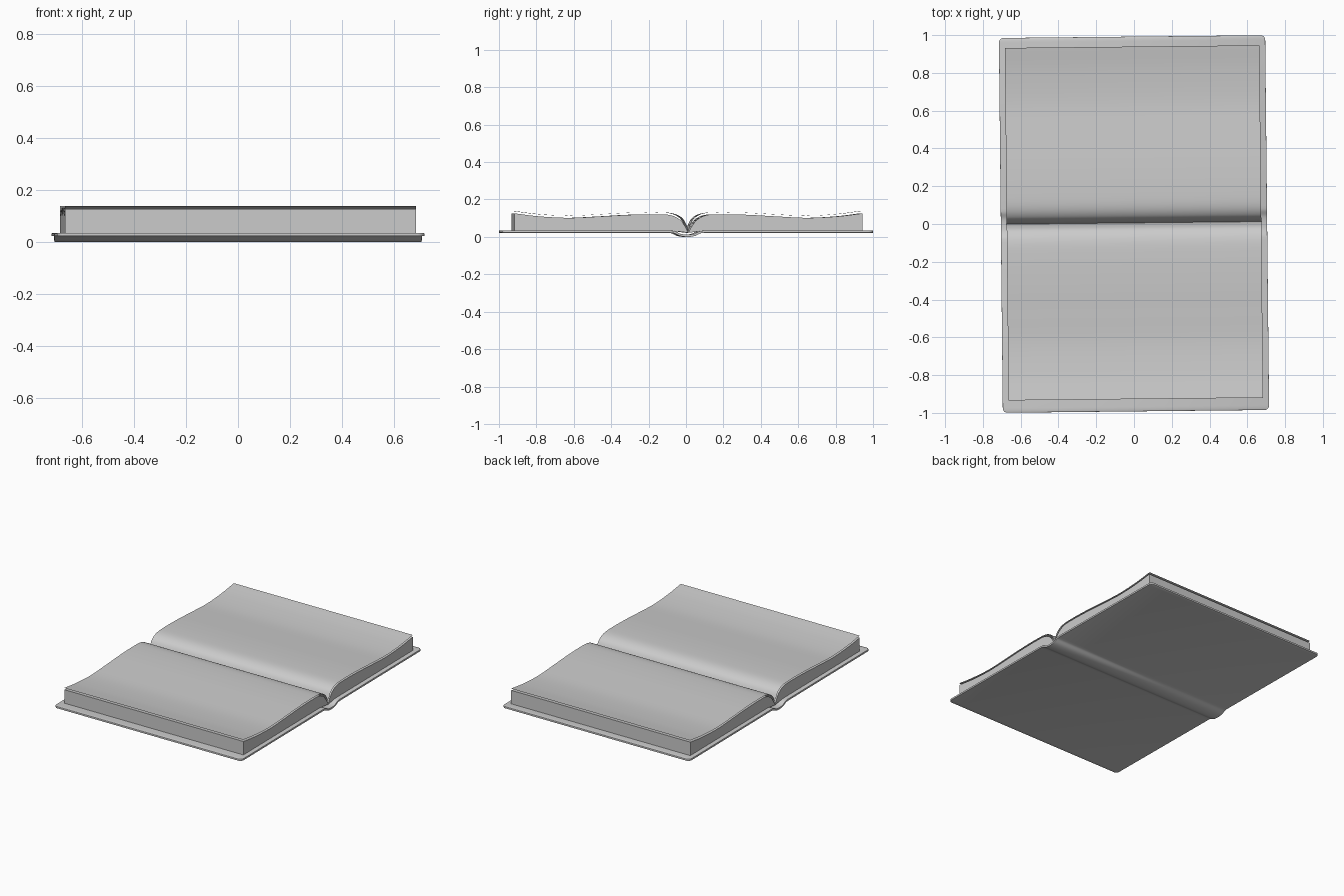
import bpy
import bmesh
import math
from mathutils import Vector

cube = bpy.data.objects.get("Cube")
if cube:
    bpy.data.objects.remove(cube, do_unlink=True)

paper = bpy.data.materials.new("plain grey")
paper.use_nodes = True
GREY = (0.6, 0.6, 0.6, 1)
paper.diffuse_color = GREY
paper.node_tree.nodes["Principled BSDF"].inputs["Base Color"].default_value = GREY

TURN = math.radians(0.6)   # the book lies slightly askew
PAGE_X = 0.674             # half width of the pages
COVER_X, COVER_Y, CORNER = 0.705, 0.992, 0.025
GUTTER = 0.006


def smooth_path(points, steps=8):
    """Catmull-Rom curve through (y, z) points."""
    p = [Vector(q) for q in points]
    p = [2 * p[0] - p[1]] + p + [2 * p[-1] - p[-2]]
    out = []
    for a, b, c, d in zip(p, p[1:], p[2:], p[3:]):
        for i in range(steps):
            t = i / steps
            out.append(0.5 * (2 * b + (c - a) * t + (2 * a - 5 * b + 4 * c - d) * t * t
                              + (3 * b - a - 3 * c + d) * t ** 3))
    return out + [p[-2]]


def finish(bm, name, recalc=True):
    if recalc:
        bmesh.ops.recalc_face_normals(bm, faces=bm.faces)
    mesh = bpy.data.meshes.new(name)
    bm.to_mesh(mesh)
    bm.free()
    mesh.materials.append(paper)
    obj = bpy.data.objects.new(name, mesh)
    bpy.context.collection.objects.link(obj)
    obj.rotation_euler.z = TURN
    bpy.ops.object.select_all(action='DESELECT')
    obj.select_set(True)
    bpy.context.view_layer.objects.active = obj
    bpy.ops.object.shade_smooth_by_angle(angle=math.radians(35))
    return obj


def strip(bm, path, half_width):
    """Surface swept across x along a (y, z) path, facing up for rising y."""
    rows = [[bm.verts.new((s * half_width(y), y, z)) for s in (-1, 1)] for y, z in path]
    for (a, b), (c, d) in zip(rows, rows[1:]):
        bm.faces.new((a, b, d, c))
    return rows


# Page shapes, measured outward from the gutter
block_top = smooth_path([(0, 0.022), (0.02, 0.06), (0.05, 0.095), (0.1, 0.117), (0.18, 0.121),
                         (0.32, 0.118), (0.48, 0.109), (0.64, 0.102), (0.8, 0.11), (0.931, 0.126)])
sheet_top = smooth_path([(0, 0.03), (0.012, 0.068), (0.038, 0.105), (0.09, 0.127), (0.18, 0.132),
                         (0.32, 0.129), (0.48, 0.12), (0.64, 0.113), (0.8, 0.122), (0.933, 0.139)])

for side, label in ((-1, "front"), (1, "back")):
    # Page block
    bm = bmesh.new()
    outline = [(GUTTER + side * y, z) for y, z in block_top]
    outline += [(GUTTER + side * 0.931, 0.03), (GUTTER + side * 0.06, 0.03)]
    rows = strip(bm, outline + outline[:1], lambda y: PAGE_X)
    bmesh.ops.remove_doubles(bm, verts=bm.verts, dist=1e-5)
    bmesh.ops.holes_fill(bm, edges=[e for e in bm.edges if e.is_boundary], sides=0)
    finish(bm, label + "_page_block")

    # Loose top sheet just above the block
    bm = bmesh.new()
    path = [(GUTTER + side * y, z) for y, z in sheet_top]
    strip(bm, path[::side], lambda y: PAGE_X)
    finish(bm, label + "_top_sheet", recalc=False)


# Cover: one board with rounded corners that dips at the spine
def cover_half_width(y):
    over = max(0, abs(y) - (COVER_Y - CORNER))
    return COVER_X - CORNER + math.sqrt(max(0, CORNER ** 2 - over ** 2))


corner_ys = [COVER_Y - CORNER + CORNER * math.sin(math.pi / 2 * i / 6) for i in range(7)]
spine = smooth_path([(-0.09, 0.034), (-0.065, 0.03), (-0.035, 0.016), (0, 0.012),
                     (0.035, 0.016), (0.065, 0.03), (0.09, 0.034)], 4)
path = [(-y, 0.034) for y in reversed(corner_ys)] + list(spine) + [(y, 0.034) for y in corner_ys]
bm = bmesh.new()
strip(bm, path, cover_half_width)
cover = finish(bm, "cover", recalc=False)
board = cover.modifiers.new("thickness", 'SOLIDIFY')
board.thickness = 0.012
board.offset = -1
edge = cover.modifiers.new("soft edge", 'BEVEL')
edge.width = 0.003
edge.segments = 2
edge.limit_method = 'ANGLE'
edge.angle_limit = math.radians(60)
